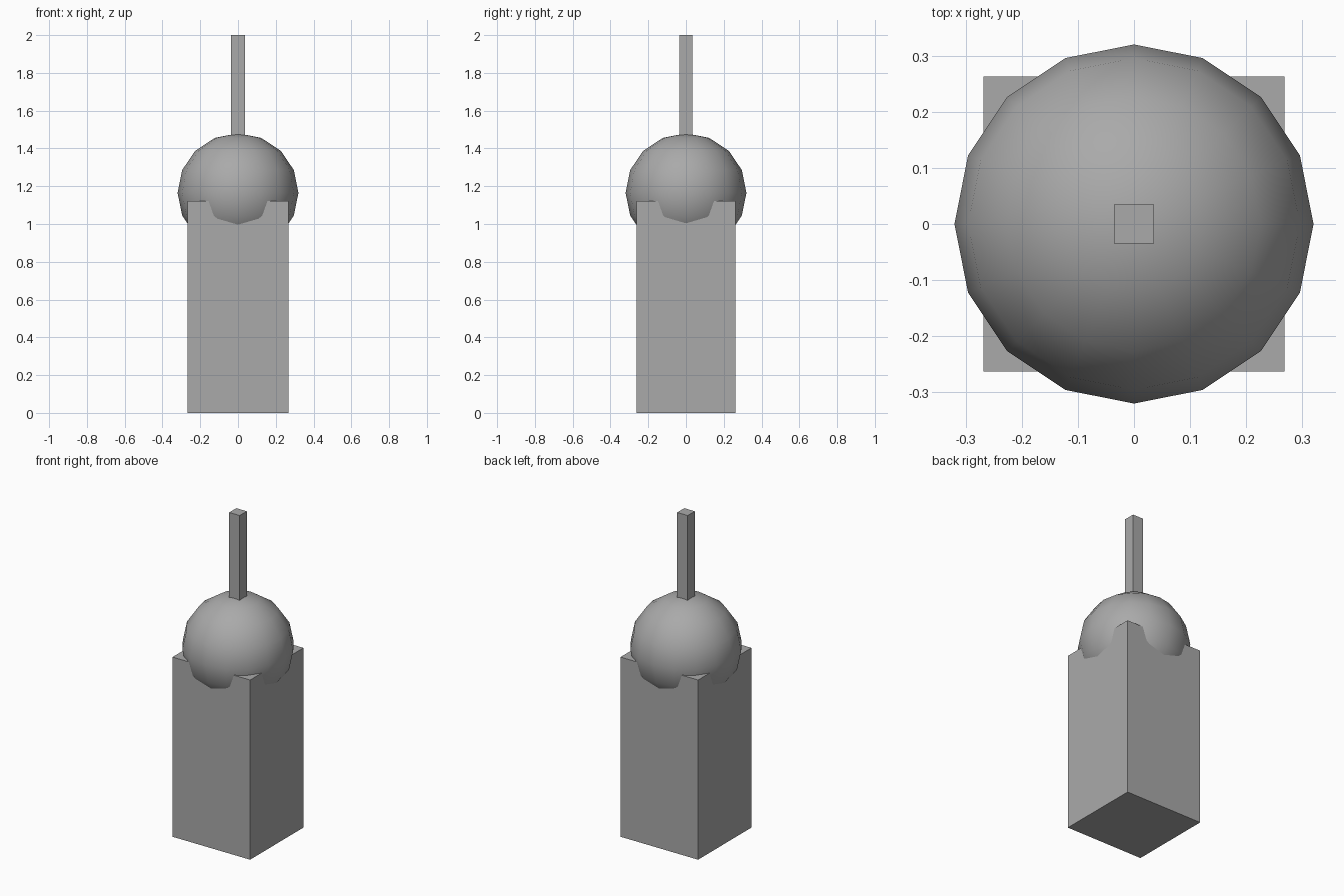
import bpy
import math

# Remove the default cube
cube = bpy.data.objects.get("Cube")
if cube:
    bpy.data.objects.remove(cube, do_unlink=True)

# Single grey finish
grey = bpy.data.materials.new("plain grey")
grey.use_nodes = True
colour = (0.4, 0.4, 0.4, 1)
grey.diffuse_color = colour
grey.node_tree.nodes["Principled BSDF"].inputs["Base Color"].default_value = colour


def finish(name, scale):
    """Name, size and colour the part that was just added."""
    part = bpy.context.object
    part.name = name
    part.scale = scale
    bpy.ops.object.transform_apply(location=False, rotation=False, scale=True)
    part.data.materials.append(grey)
    return part


def box(name, width, depth, bottom, top):
    bpy.ops.mesh.primitive_cube_add(size=1, location=(0, 0, (bottom + top) / 2))
    return finish(name, (width, depth, top - bottom))


# Square pedestal and thin upright post
box("pedestal", 0.536, 0.526, 0, 1.122)
box("post", 0.072, 0.07, 1.2, 2)

# Smooth ball sunk into the top of the pedestal
bpy.ops.mesh.primitive_uv_sphere_add(segments=16, ring_count=8, radius=1,
                                     location=(0, 0, 1.165))
finish("ball", (0.32, 0.32, 0.315))
bpy.ops.object.shade_smooth_by_angle(angle=math.radians(40))
